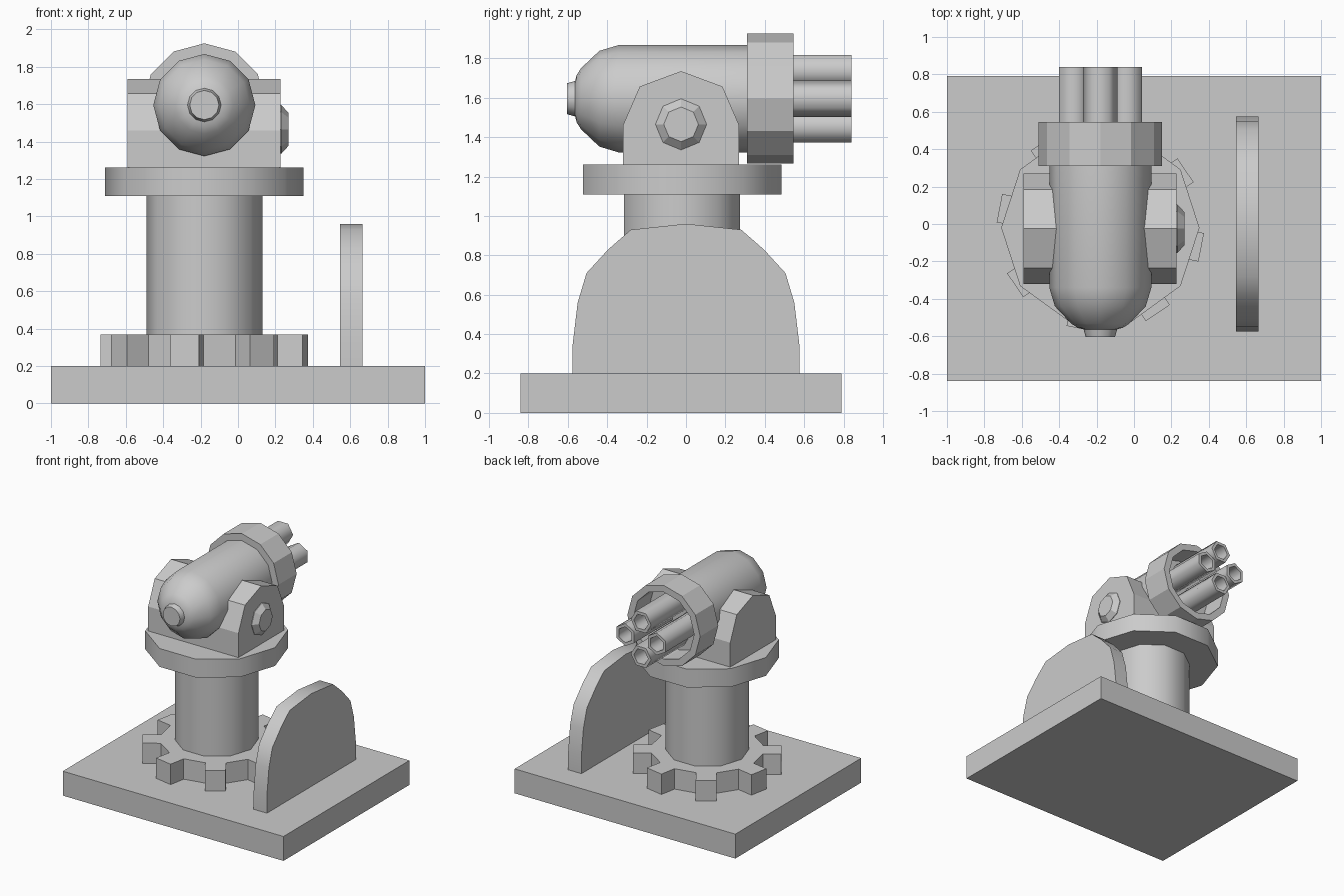
import bpy, bmesh
from math import sin, cos, radians, tau

if "Cube" in bpy.data.objects:
    bpy.data.objects.remove(bpy.data.objects["Cube"])

CX, CY, CZ = -0.18, -0.02, 1.595   # turret axis and gun axis height


def place(axis, a, b, h, o):
    return {'z': (o[0] + a, o[1] + b, h),
            'y': (o[0] + a, h, o[1] + b),
            'x': (h, o[0] + a, o[1] + b)}[axis]


def finish(name, bm, smooth=None):
    bmesh.ops.recalc_face_normals(bm, faces=bm.faces)
    mesh = bpy.data.meshes.new(name)
    bm.to_mesh(mesh)
    bm.free()
    ob = bpy.data.objects.new(name, mesh)
    bpy.context.collection.objects.link(ob)
    if smooth:
        bpy.ops.object.select_all(action='DESELECT')
        ob.select_set(True)
        bpy.context.view_layer.objects.active = ob
        bpy.ops.object.shade_smooth_by_angle(angle=radians(smooth))
    return ob


def skin(name, rings, smooth=None):
    """Join successive rings of points, capping the first and last."""
    bm = bmesh.new()
    vs = [[bm.verts.new(p) for p in ring] for ring in rings]
    n = len(vs[0])
    for r0, r1 in zip(vs, vs[1:]):
        for i in range(n):
            j = (i + 1) % n
            bm.faces.new((r0[i], r0[j], r1[j], r1[i]))
    bm.faces.new(vs[0])
    bm.faces.new(vs[-1])
    return finish(name, bm, smooth)


def lathe(name, axis, o, sides, profile, smooth=None, turn=0.0):
    """Revolve (radius, height) pairs around an axis."""
    rings = [[place(axis, r * cos(turn + tau * i / sides), r * sin(turn + tau * i / sides), h, o)
              for i in range(sides)] for r, h in profile]
    return skin(name, rings, smooth)


def extrude(name, axis, outline, h0, h1, o=(0, 0), smooth=None):
    return skin(name, [[place(axis, a, b, h, o) for a, b in outline] for h in (h0, h1)], smooth)


# Base plate
extrude("base_plate", 'z', [(-1, -0.84), (1, -0.84), (1, 0.79), (-1, 0.79)], 0, 0.2)

# Toothed wheel at the foot of the column
outline = []
for k in range(8):
    c = radians(-11 + 45 * k)
    for r, d in ((0.42, -10.5), (0.555, -8), (0.555, 8), (0.42, 10.5)):
        outline.append((r * cos(c + radians(d)), r * sin(c + radians(d))))
extrude("foot_gear", 'z', outline, 0.2, 0.367, (CX, CY))

# Column and round turntable
lathe("column", 'z', (CX, CY), 10, [(0.31, 0.2), (0.31, 1.12)], 40)
lathe("turntable", 'z', (CX, CY), 10, [(0.53, 1.11), (0.53, 1.26)], 40)

# Cradle block holding the gun
half = [(0.295, 1.255), (0.295, 1.46), (0.21, 1.657)]
cradle = half + [(0, 1.735)] + [(-y, z) for y, z in reversed(half)]
extrude("cradle", 'x', cradle, -0.59, 0.228, (CY - 0.005, 0))

# Pivot bolt on the right side only
lathe("pivot_bolt", 'x', (-0.025, 1.465), 8, [(0.13, 0.22), (0.13, 0.232), (0.088, 0.27)])

# Gun body with rounded rear and small end cap
lathe("gun_body", 'y', (CX, CZ), 12,
      [(0.078, -0.605), (0.09, -0.563), (0.12, -0.555), (0.155, -0.533),
       (0.243, -0.44), (0.273, -0.34), (0.273, 0.33)], 50)

# Muzzle collar, open at the front
lathe("muzzle_collar", 'y', (CX, CZ), 12,
      [(0.33, 0.31), (0.33, 0.545), (0.275, 0.545), (0.275, 0.345)])

# Four hollow hexagonal barrels
for k in range(4):
    a = tau * k / 4
    lathe(f"barrel_{k + 1}", 'y', (CX + 0.142 * cos(a), CZ + 0.142 * sin(a)), 6,
          [(0.092, 0.33), (0.092, 0.84), (0.065, 0.84), (0.065, 0.5)], 65, a + tau / 4)

# Upright rounded shield
half = [(0.575, 0.2), (0.575, 0.35), (0.55, 0.56), (0.505, 0.71), (0.395, 0.83), (0.28, 0.93)]
shield = half + [(0, 0.96)] + [(-y, z) for y, z in reversed(half)]
extrude("shield", 'x', shield, 0.545, 0.665, smooth=35)
